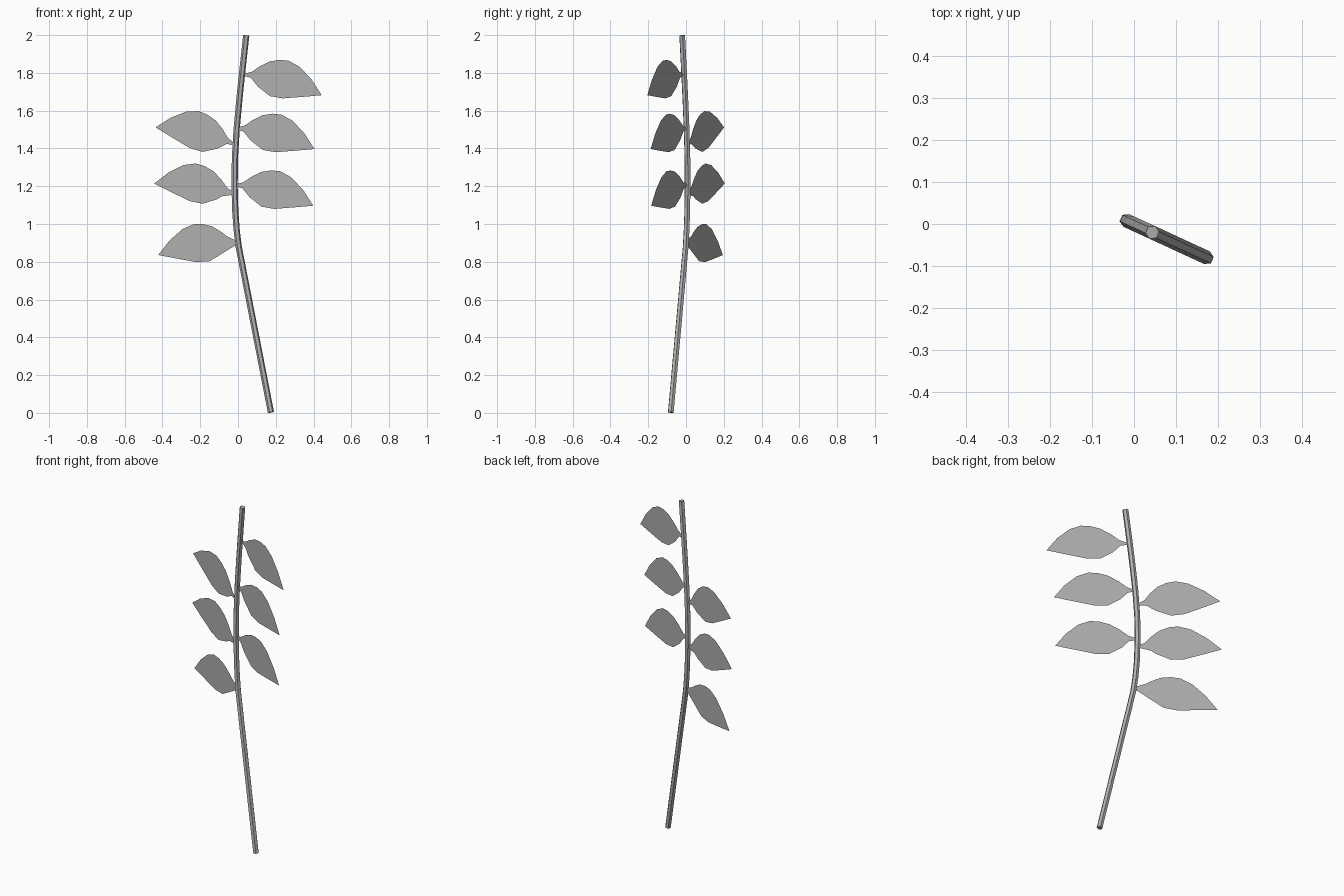
import bpy, bmesh
from math import cos, sin, pi, radians
from mathutils import Vector, Matrix

if "Cube" in bpy.data.objects:
    bpy.data.objects.remove(bpy.data.objects["Cube"])

# The whole sprig lies in one vertical plane, turned about z
TURN = radians(-24.8)
U = Vector((cos(TURN), sin(TURN), 0))
N = Vector((-sin(TURN), cos(TURN), 0))
Z = Vector((0, 0, 1))

# Mid grey for every part
grey = bpy.data.materials.new("mid_grey")
grey.diffuse_color = (0.44, 0.44, 0.44, 1)
grey.use_nodes = True
grey.node_tree.nodes["Principled BSDF"].inputs["Base Color"].default_value = grey.diffuse_color


def place(s, z):
    return U * s + Z * z


def finish(bm, name):
    mesh = bpy.data.meshes.new(name)
    bm.to_mesh(mesh)
    bm.free()
    mesh.materials.append(grey)
    obj = bpy.data.objects.new(name, mesh)
    bpy.context.collection.objects.link(obj)
    return obj


# Stem: six-sided tube swept along a bent path (in-plane offset, height)
PATH = [(0.192, 0.003), (0.004, 0.88), (-0.008, 0.97), (-0.016, 1.07),
        (-0.020, 1.20), (-0.018, 1.35), (-0.008, 1.50), (0.008, 1.66),
        (0.024, 1.80), (0.048, 1.998)]
SIDES, RADIUS = 6, 0.0165
pts = [place(*p) for p in PATH]
bm = bmesh.new()
rings = []
for i, p in enumerate(pts):
    t = (pts[min(i + 1, len(pts) - 1)] - pts[max(i - 1, 0)]).normalized()
    b = N.cross(t)
    angles = [2 * pi * (k + 0.5) / SIDES for k in range(SIDES)]
    rings.append([bm.verts.new(p + RADIUS * (b * cos(a) + N * sin(a))) for a in angles])
for r0, r1 in zip(rings, rings[1:]):
    for k in range(SIDES):
        j = (k + 1) % SIDES
        bm.faces.new((r0[k], r0[j], r1[j], r1[k]))
bm.faces.new(rings[0])
bm.faces.new(rings[-1])
bmesh.ops.recalc_face_normals(bm, faces=bm.faces)
finish(bm, "stem")

# Leaves: one flat outline, mirrored for the left side and tilted
LEAF = [(-0.012, 0.004), (0.041, 0.016), (0.087, 0.045), (0.146, 0.071), (0.204, 0.079),
        (0.256, 0.074), (0.320, 0.042), (0.390, -0.026), (0.448, -0.108),
        (0.350, -0.116), (0.221, -0.125), (0.146, -0.113), (0.076, -0.063),
        (0.035, -0.016), (-0.012, -0.004)]


def leaf(name, s, z, side, tilt):
    rot = Matrix.Rotation(radians(tilt), 2)
    bm = bmesh.new()
    verts = []
    for p in LEAF:
        q = rot @ Vector(p)
        verts.append(bm.verts.new(place(s + side * q.x, z + q.y)))
    if side < 0:
        verts.reverse()
    face = bm.faces.new(verts[::-1])
    bmesh.ops.triangulate(bm, faces=[face])
    finish(bm, name)


# (base offset, base height, side, tilt)
LEAVES = [(0.040, 1.79, 1, 0), (-0.002, 1.505, 1, 0), (-0.009, 1.205, 1, 0),
          (-0.028, 1.424, -1, 24.5), (-0.031, 1.164, -1, 19.8), (-0.009, 0.902, -1, 5.3)]
for i, spec in enumerate(LEAVES):
    leaf(f"leaf_{i + 1}", *spec)
